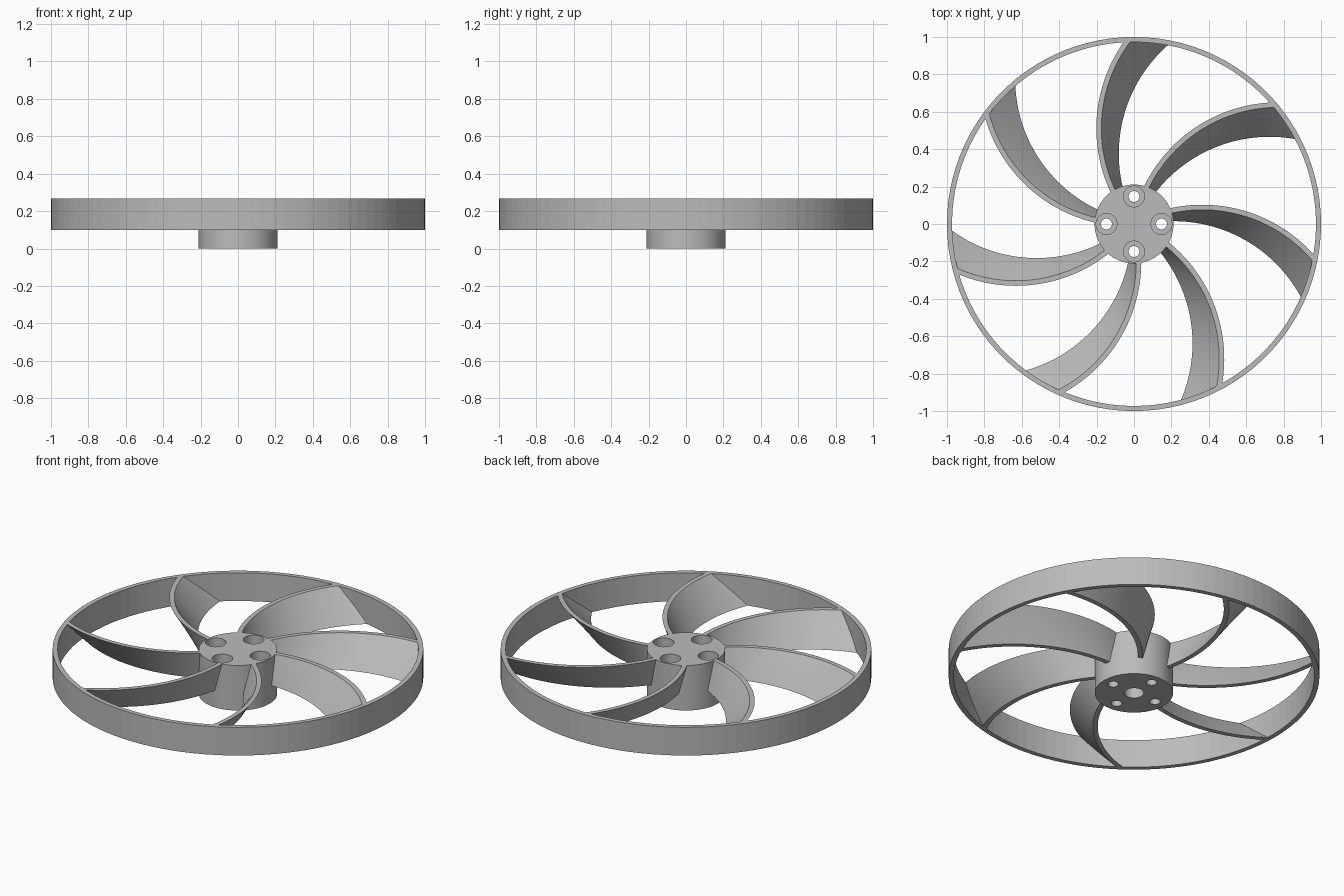
import bpy, bmesh, math
from math import cos, sin, radians, acos, pi

if "Cube" in bpy.data.objects:
    bpy.data.objects.remove(bpy.data.objects["Cube"], do_unlink=True)

grey = bpy.data.materials.new("matte_grey")
grey.use_nodes = True
COLOUR = (0.5, 0.5, 0.5, 1)
grey.diffuse_color = COLOUR
grey.node_tree.nodes["Principled BSDF"].inputs["Base Color"].default_value = COLOUR

BOTTOM, TOP = 0.10, 0.268
BLADES = 7


def finish(name, bm):
    bmesh.ops.recalc_face_normals(bm, faces=bm.faces)
    mesh = bpy.data.meshes.new(name)
    bm.to_mesh(mesh)
    bm.free()
    mesh.materials.append(grey)
    obj = bpy.data.objects.new(name, mesh)
    bpy.context.collection.objects.link(obj)
    return obj


def select_only(obj):
    bpy.ops.object.select_all(action='DESELECT')
    obj.select_set(True)
    bpy.context.view_layer.objects.active = obj


def cylinder(name, radius, z0, z1, x=0, y=0, sides=48):
    bm = bmesh.new()
    bmesh.ops.create_cone(bm, cap_ends=True, segments=sides, radius1=radius,
                          radius2=radius, depth=z1 - z0)
    bmesh.ops.translate(bm, verts=bm.verts, vec=(x, y, (z0 + z1) / 2))
    return finish(name, bm)


def drill(target, cutter):
    select_only(target)
    mod = target.modifiers.new("drill", 'BOOLEAN')
    mod.operation = 'DIFFERENCE'
    mod.solver = 'EXACT'
    mod.object = cutter
    bpy.ops.object.modifier_apply(modifier=mod.name)
    bpy.data.objects.remove(cutter, do_unlink=True)


# Outer rim: a rectangular section swept round the axis
def make_rim(inner=0.973, outer=1.0, sides=100):
    bm = bmesh.new()
    section = [(inner, BOTTOM), (outer, BOTTOM), (outer, TOP), (inner, TOP)]
    rings = []
    for i in range(sides):
        a = 2 * pi * i / sides
        rings.append([bm.verts.new((r * cos(a), r * sin(a), z)) for r, z in section])
    for i in range(sides):
        p, q = rings[i], rings[(i + 1) % sides]
        for j in range(4):
            k = (j + 1) % 4
            bm.faces.new((p[j], q[j], q[k], p[k]))
    return finish("rim", bm)


# Angle at which a blade's arc crosses a given distance from the axis
def arc_angle(r, arc_radius, centre_dist=0.787, centre_angle=radians(-51.6)):
    return centre_angle + acos((r * r + centre_dist ** 2 - arc_radius ** 2)
                               / (2 * r * centre_dist))


# Curved blade: a thin arc extruded upward while twisting about the axis
def make_blade(index, steps=28, layers=8, twist=radians(12)):
    bm = bmesh.new()
    turn = radians(92.1) - 2 * pi * index / BLADES
    radii = [0.204 + (0.985 - 0.204) * i / steps for i in range(steps + 1)]
    outline = [(r, arc_angle(r, 0.80)) for r in radii]
    outline += [(r, arc_angle(r, 0.773)) for r in reversed(radii)]
    n = len(outline)
    rows = []
    for j in range(layers + 1):
        t = j / layers
        a = turn - twist * (1 - t)
        z = BOTTOM + (TOP - BOTTOM) * t
        rows.append([bm.verts.new((r * cos(b + a), r * sin(b + a), z))
                     for r, b in outline])
    for low, high in zip(rows, rows[1:]):
        for i in range(n):
            k = (i + 1) % n
            bm.faces.new((low[i], low[k], high[k], high[i]))
    for row in (rows[0], rows[-1]):
        for i in range(steps):
            bm.faces.new((row[i], row[i + 1], row[n - 2 - i], row[n - 1 - i]))
    obj = finish(f"blade_{index + 1}", bm)
    select_only(obj)
    bpy.ops.object.shade_smooth_by_angle(angle=radians(30))


# Hub with four counterbored bolt holes and a blind shaft bore underneath
def make_hub(bolt_circle=0.147):
    hub = cylinder("hub", 0.211, 0, TOP, sides=100)
    for i in range(4):
        x, y = bolt_circle * cos(i * pi / 2), bolt_circle * sin(i * pi / 2)
        drill(hub, cylinder("counterbore_cutter", 0.056, 0.08, TOP + 0.1, x, y))
        drill(hub, cylinder("bolt_cutter", 0.029, -0.1, 0.2, x, y, 32))
    drill(hub, cylinder("shaft_cutter", 0.053, -0.1, 0.18))
    select_only(hub)
    bpy.ops.object.shade_smooth_by_angle(angle=radians(30))


make_rim()
make_hub()
for i in range(BLADES):
    make_blade(i)
